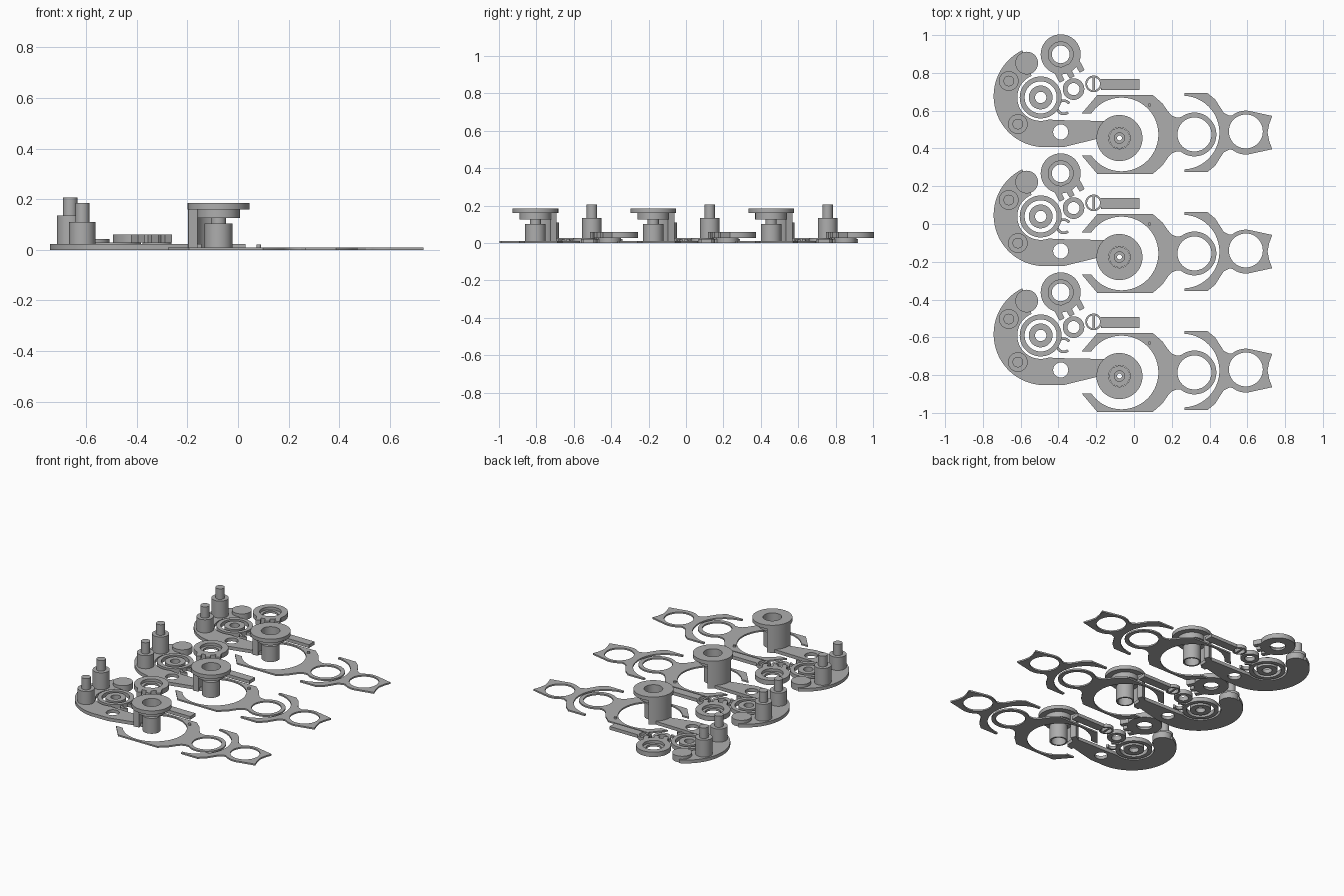
import bpy, bmesh
from math import cos, sin, radians, pi, hypot

cube = bpy.data.objects.get("Cube")
if cube:
    bpy.data.objects.remove(cube, do_unlink=True)

PITCH = 0.63          # spacing between the three identical sets
SETS = (("back", PITCH), ("middle", 0), ("front", -PITCH))

grey = bpy.data.materials.new("plain grey")
grey.use_nodes = True
COLOUR = (0.42, 0.42, 0.42, 1)
grey.diffuse_color = COLOUR
grey.node_tree.nodes["Principled BSDF"].inputs["Base Color"].default_value = COLOUR


def arc(c, r, a0, a1, n=24):
    """Points along an arc, angles in degrees."""
    angles = [radians(a0 + (a1 - a0) * i / n) for i in range(n + 1)]
    return [(c[0] + r * cos(a), c[1] + r * sin(a)) for a in angles]


def circle(c, r, n=48):
    return arc(c, r, 0, 360, n)[:-1]


def strip(p, q, width):
    """Rectangle running from p to q."""
    dx, dy = q[0] - p[0], q[1] - p[1]
    k = width / 2 / hypot(dx, dy)
    nx, ny = -dy * k, dx * k
    return [(p[0] + nx, p[1] + ny), (p[0] - nx, p[1] - ny),
            (q[0] - nx, q[1] - ny), (q[0] + nx, q[1] + ny)]


def prism(name, outlines, z0, z1):
    """Extrude nested outlines (inner ones are holes), once for each set."""
    curve = bpy.data.curves.new(name, 'CURVE')
    curve.dimensions = '2D'
    curve.fill_mode = 'BOTH'
    curve.extrude = (z1 - z0) / 2
    for pts in outlines:
        spline = curve.splines.new('POLY')
        spline.points.add(len(pts) - 1)
        for sp, (x, y) in zip(spline.points, pts):
            sp.co = (x, y, 0, 1)
        spline.use_cyclic_u = True
    temp = bpy.data.objects.new(name + "_temp", curve)
    bpy.context.collection.objects.link(temp)
    deps = bpy.context.evaluated_depsgraph_get()
    mesh = bpy.data.meshes.new_from_object(temp.evaluated_get(deps))
    bpy.data.objects.remove(temp, do_unlink=True)
    bpy.data.curves.remove(curve)
    mesh.name = name
    bm = bmesh.new()
    bm.from_mesh(mesh)
    bmesh.ops.remove_doubles(bm, verts=bm.verts, dist=1e-5)
    bmesh.ops.translate(bm, verts=bm.verts, vec=(0, 0, (z0 + z1) / 2))
    bmesh.ops.recalc_face_normals(bm, faces=bm.faces)
    bm.to_mesh(mesh)
    bm.free()
    mesh.materials.clear()
    mesh.materials.append(grey)
    for label, dy in SETS:
        ob = bpy.data.objects.new(f"{label}_{name}", mesh)
        ob.location.y = dy
        bpy.context.collection.objects.link(ob)
    bpy.ops.object.select_all(action='DESELECT')
    ob.select_set(True)
    bpy.context.view_layer.objects.active = ob
    bpy.ops.object.shade_smooth_by_angle(angle=radians(30))


def disc(name, c, r, z0, z1, hole=0):
    prism(name, [circle(c, r)] + ([circle(c, hole)] if hole else []), z0, z1)


def mirrored(cy, half, tip):
    """Upper edge, tip, then the upper edge mirrored about y = cy."""
    up = [(x, cy + d) for x, d in half]
    down = [(x, cy - d) for x, d in reversed(half)]
    return up + tip + down


# Flat plates: each has an open round bite on the left and an eyelet on the right
PLATE = 0.01
cy = -0.156
eye = (0.32, cy)
edge = [(-0.277, 0.111), (-0.193, 0.21), (0.098, 0.21), (0.15, 0.165),
        (0.18, 0.122), (0.2, 0.1), (0.225, 0.09)]
outline = arc((-0.066, cy), 0.195, -145, 145, 56) + mirrored(
    cy, edge, arc(eye, 0.116, 128, -128, 40))
prism("large_plate", [outline, circle(eye, 0.09)], 0, PLATE)
disc("plate_pin", (0.082, 0), 0.009, 0, 0.021)

cy = -0.146
eye = (0.592, cy + 0.006)
edge = [(0.267, 0.21), (0.388, 0.21), (0.43, 0.175), (0.452, 0.14),
        (0.475, 0.105), (0.505, 0.09)]
edge += [(x, y - eye[1]) for x, y in arc(eye, 0.116, 128, 82, 8)] + [(0.732, 0.088)]
tip = [(0.716, cy + 0.045), (0.707, cy), (0.716, cy - 0.045)]
outline = arc((0.257, cy), 0.195, -87, 87, 36) + mirrored(cy, edge, tip)
prism("end_plate", [outline, circle(eye, 0.09)], 0, PLATE)

# Curved arm with its hole, raised end and two stepped pins
ARM = 0.022
hub = (-0.494, 0.04)
arm = arc((-0.473, 0.047), 0.27, 116, 275, 40)
arm += [(-0.37, -0.222), (-0.19, -0.178), (-0.145, -0.172), (-0.145, -0.085),
        (-0.405, -0.08)]
arm += arc(hub, 0.124, -70, -247, 36)
prism("curved_arm", [arm, circle((-0.388, -0.143), 0.04)], 0, ARM)
disc("arm_end_boss", (-0.568, 0.222), 0.06, 0, 0.042)
for name, c, shoulder, top in (("tall_pin", (-0.663, 0.127), 0.135, 0.206),
                               ("short_pin", (-0.615, -0.101), 0.11, 0.185)):
    disc(name + "_base", c, 0.052, ARM, shoulder)
    disc(name + "_tip", c, 0.028, shoulder, top)

# Raised collar, held above the arm by a curved wall
axis = (-0.077, -0.175)
wall = arc(axis, 0.121, 110, 190) + arc(axis, 0.085, 190, 110)
prism("collar_wall", [wall], 0, 0.16)
disc("collar_lower", axis, 0.085, 0.126, 0.16, 0.057)
disc("collar_flange", axis, 0.122, 0.16, 0.185, 0.057)

# Hollow post standing inside the collar
disc("post_body", axis, 0.055, 0, 0.09, 0.045)
disc("post_top", axis, 0.055, 0.09, 0.103, 0.013)
disc("post_neck", axis, 0.03, 0.103, 0.135, 0.013)

# Concentric rings and small washer
disc("outer_ring", hub, 0.111, 0, 0.028, 0.085)
disc("inner_ring", hub, 0.063, 0, 0.028, 0.03)
disc("washer", (-0.32, 0.084), 0.057, 0, 0.028, 0.032)

# Open clip
clip = (-0.372, -0.012)
prism("clip", [arc(clip, 0.042, 35, 310) + arc(clip, 0.028, 310, 35)], 0, 0.02)

# Cupped ring with three slanted tabs
cup = (-0.388, 0.268)
disc("cup_floor", cup, 0.07, 0.028, 0.042, 0.047)
disc("cup_rim", cup, 0.106, 0.028, 0.06, 0.066)
for i, (x, y) in enumerate(((-0.309, 0.243), (-0.362, 0.211), (-0.415, 0.19))):
    prism(f"cup_tab_{i + 1}", [strip((x, y), (x + 0.034, y - 0.065), 0.03)],
          0.028, 0.06)

# Lever: slotted eyelet with a straight handle
lever = (-0.214, 0.112)
disc("lever_eyelet", lever, 0.044, 0, ARM, 0.034)
prism("lever_crossbar", [strip((lever[0], 0.076), (lever[0], 0.148), 0.014)], 0, ARM)
prism("lever_handle", [strip((-0.176, 0.108), (0.03, 0.108), 0.057)], 0, ARM)
